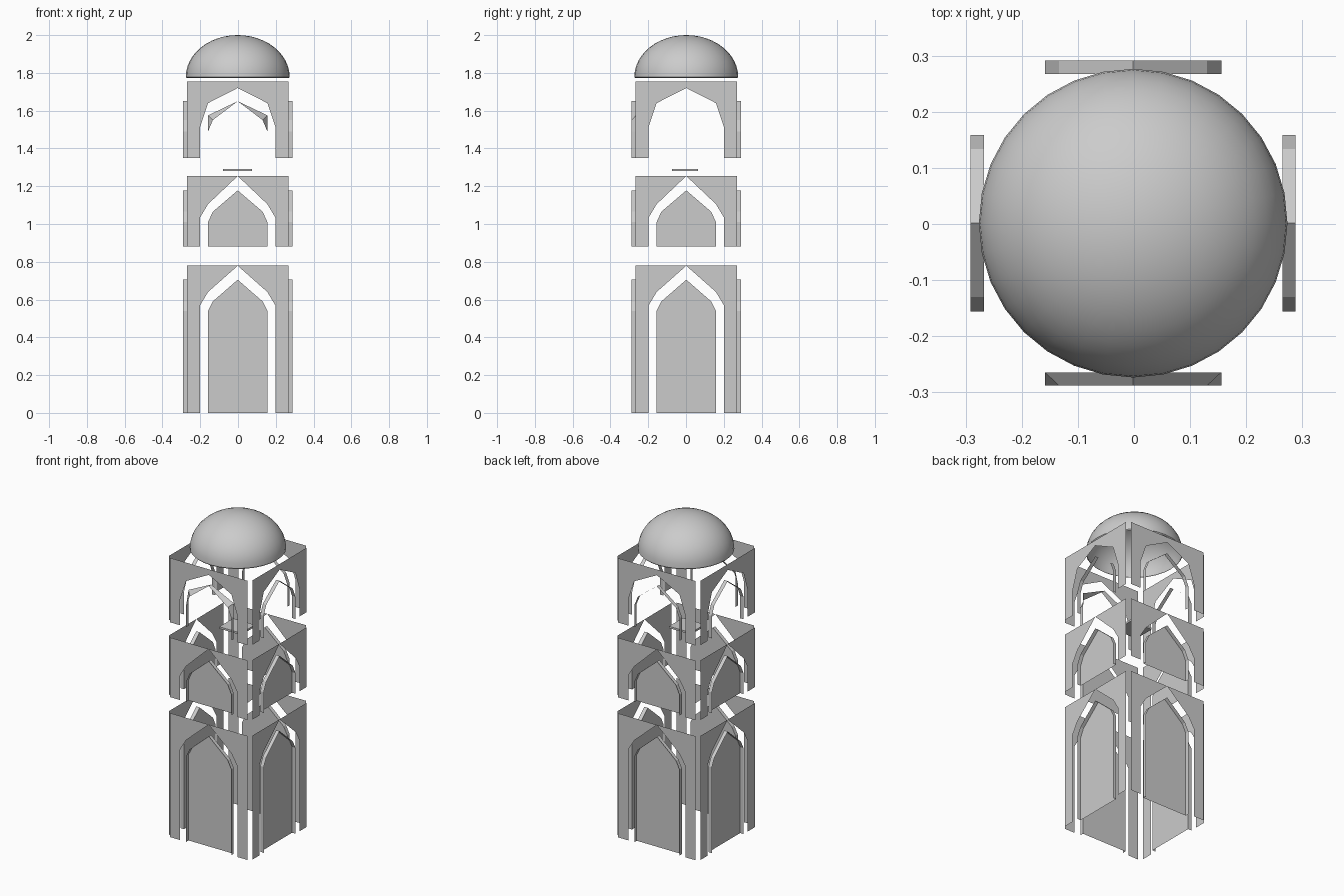
import bpy, bmesh
from math import sin, cos, pi
from mathutils import Matrix

if "Cube" in bpy.data.objects:
    bpy.data.objects.remove(bpy.data.objects["Cube"])

OX, OY = -0.0015, 0.0015          # small off-centre shift of the tower
OUT, INN = 0.2895, 0.266          # wall plane and recessed plane
HALF = 0.269                      # half width of a wall


def finish(name, bm, turn=0.0):
    bm.transform(Matrix.Translation((OX, OY, 0)) @ Matrix.Rotation(turn, 4, 'Z'))
    me = bpy.data.meshes.new(name)
    bm.to_mesh(me)
    bm.free()
    ob = bpy.data.objects.new(name, me)
    bpy.context.collection.objects.link(ob)
    return ob


def face(bm, pts):
    bm.faces.new([bm.verts.new(p) for p in pts])


def full(half):
    """Mirror a half arch (bottom left up to the apex) into a whole one."""
    return half + [(-x, z) for x, z in reversed(half[:-1])]


def wall(name, bottom, top, arch, turn):
    # thin wall with a pointed opening, made of two mirrored halves
    left = [(-HALF, bottom)] + arch
    if arch[-1][1] < top - 0.001:
        left.append((0, top))
    left.append((-HALF, top))
    bm = bmesh.new()
    face(bm, [(x, -OUT, z) for x, z in left])
    face(bm, [(-x, -OUT, z) for x, z in reversed(left)])
    bmesh.ops.remove_doubles(bm, verts=bm.verts, dist=1e-5)
    finish(name, bm, turn)


def reveal(name, outer, inner, turn):
    # narrow band leading back from the wall plane
    bm = bmesh.new()
    a = [bm.verts.new((x, -OUT, z)) for x, z in full(outer)]
    b = [bm.verts.new((x, -INN, z)) for x, z in full(inner)]
    for i in range(len(a) - 1):
        bm.faces.new((a[i], b[i], b[i + 1], a[i + 1]))
    finish(name, bm, turn)


def panel(name, arch, turn):
    # recessed pointed panel
    bm = bmesh.new()
    face(bm, [(x, -INN, z) for x, z in reversed(full(arch))])
    finish(name, bm, turn)


# name, bottom, top, opening (spring, knee, apex), inner arch (spring, knee, apex), has panel
tiers = [
    ("lower", 0.0, 0.78, (0.57, 0.64, 0.779), (0.54, 0.59, 0.705), True),
    ("middle", 0.88, 1.255, (1.035, 1.105, 1.254), (1.01, 1.065, 1.178), True),
    ("belfry", 1.35, 1.755, (1.515, 1.64, 1.72), (1.49, 1.55, 1.65), False),
]
sides = ["front", "right", "back", "left"]

for tier, bottom, top, o, n, closed in tiers:
    opening = [(-0.199, bottom), (-0.199, o[0]), (-0.157, o[1]), (0, o[2])]
    inner = [(-0.157, bottom), (-0.157, n[0]), (-0.132, n[1]), (0, n[2])]
    for i, side in enumerate(sides):
        turn = i * pi / 2
        wall(f"{tier}_{side}_wall", bottom, top, opening, turn)
        back = inner
        if not closed and side == "front":      # skewed front belfry arch
            back = [inner[0], inner[1], (-0.157, 1.575), inner[3]]
        reveal(f"{tier}_{side}_reveal", inner, back, turn)
        if closed:
            panel(f"{tier}_{side}_panel", inner, turn)

# small floor plate inside the belfry
bm = bmesh.new()
bmesh.ops.create_cube(bm, size=1.0)
bm.transform(Matrix.Translation((-0.001, -0.007, 1.286)) @ Matrix.Diagonal((0.152, 0.137, 0.012, 1)))
finish("belfry_plate", bm)

# dome shell with a slightly tucked rim
bm = bmesh.new()
SEG, RINGS = 32, 12
profile = [(0.269, 1.772)] + [(0.275 * cos(k / RINGS * pi / 2), 1.778 + 0.222 * sin(k / RINGS * pi / 2))
                              for k in range(RINGS)]
rings = [[bm.verts.new((r * cos(2 * pi * s / SEG), r * sin(2 * pi * s / SEG), z)) for s in range(SEG)]
         for r, z in profile]
for a, b in zip(rings, rings[1:]):
    for s in range(SEG):
        t = (s + 1) % SEG
        bm.faces.new((a[s], a[t], b[t], b[s]))
tip = bm.verts.new((0, 0, 2.0))
for s in range(SEG):
    bm.faces.new((rings[-1][s], rings[-1][(s + 1) % SEG], tip))
dome = finish("dome", bm)
bpy.context.view_layer.objects.active = dome
dome.select_set(True)
bpy.ops.object.shade_smooth_by_angle()
